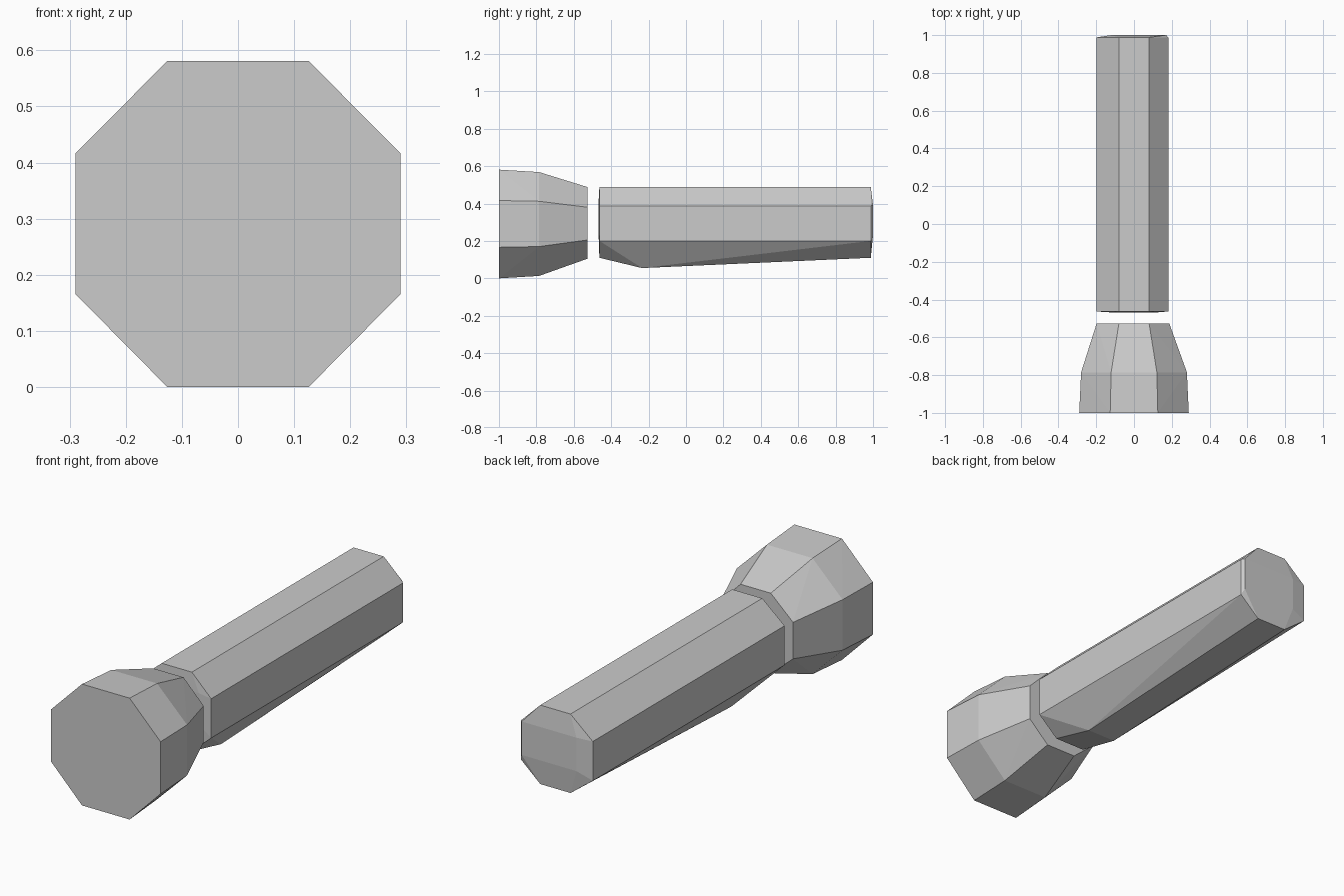
import bpy, bmesh

if "Cube" in bpy.data.objects:
    bpy.data.objects.remove(bpy.data.objects["Cube"])


def octagon(y, x0, x1, flat, z0, z1, zl, zh, dy=0.0):
    """Octagonal ring at y; dy shifts the top and bottom edges and the left side."""
    pts = [(sx * flat, y - dy, z) for sx in (-1, 1) for z in (z0, z1)]
    pts += [(x0, y - dy, z) for z in (zl, zh)]
    pts += [(x1, y, z) for z in (zl, zh)]
    return pts


def hull(name, points):
    """Closed faceted solid around the given section points."""
    bm = bmesh.new()
    for p in points:
        bm.verts.new(p)
    res = bmesh.ops.convex_hull(bm, input=bm.verts[:])
    loose = [v for v in bm.verts if not v.link_faces]
    bmesh.ops.delete(bm, geom=loose, context='VERTS')
    bmesh.ops.dissolve_limit(bm, angle_limit=0.01, verts=bm.verts[:], edges=bm.edges[:])
    bmesh.ops.recalc_face_normals(bm, faces=bm.faces[:])
    me = bpy.data.meshes.new(name)
    bm.to_mesh(me)
    bm.free()
    ob = bpy.data.objects.new(name, me)
    bpy.context.collection.objects.link(ob)
    return ob


# Flared lamp head: wide lens rim, shoulder, narrow neck
hull("lamp_head",
     octagon(-1.0, -0.29, 0.29, 0.126, 0.0, 0.581, 0.166, 0.416)
     + octagon(-0.785, -0.28, 0.28, 0.121, 0.013, 0.568, 0.17, 0.412)
     + octagon(-0.527, -0.198, 0.187, 0.08, 0.105, 0.488, 0.205, 0.38))

# Handle: octagonal tube with slightly domed ends and a sagging underside ridge
hull("handle",
     octagon(-0.463, -0.198, 0.182, 0.08, 0.11, 0.488, 0.2, 0.388)
     + octagon(0.988, -0.198, 0.182, 0.08, 0.11, 0.488, 0.2, 0.388)
     + [(x, -0.468, z) for x in (-0.12, 0.12) for z in (0.25, 0.40)]
     + [(x, 1.0, z) for x in (-0.12, 0.17) for z in (0.23, 0.39)]
     + [(x, -0.235, 0.055) for x in (-0.075, 0.075)])
